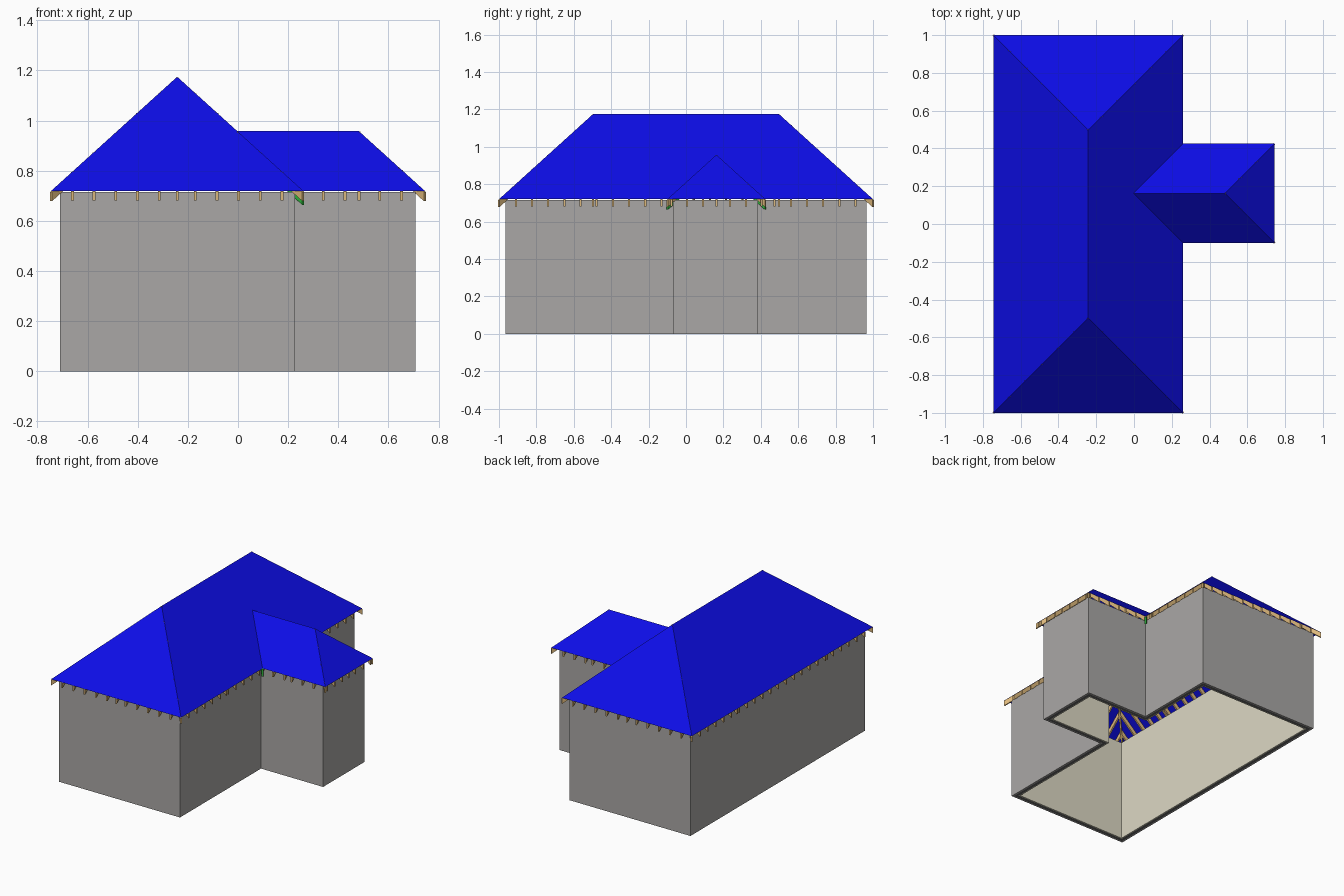
import bpy, bmesh
from mathutils import Vector

if "Cube" in bpy.data.objects:
    bpy.data.objects.remove(bpy.data.objects["Cube"])

def mat(name, c):
    m = bpy.data.materials.new(name)
    m.diffuse_color = (*c, 1)
    m.use_nodes = True
    m.node_tree.nodes["Principled BSDF"].inputs["Base Color"].default_value = m.diffuse_color
    return m

GREY = mat("wall grey", (0.40, 0.39, 0.38))
DARK = mat("wall core dark grey", (0.12, 0.12, 0.12))
BEIGE = mat("inner wall beige", (0.72, 0.69, 0.55))
BLUE = mat("roof blue", (0.004, 0.004, 0.80))
TAN = mat("timber tan", (0.72, 0.48, 0.20))
GREEN = mat("valley green", (0.03, 0.50, 0.05))

def make(name, bm, m):
    me = bpy.data.meshes.new(name)
    bmesh.ops.recalc_face_normals(bm, faces=bm.faces)
    bm.to_mesh(me)
    bm.free()
    me.materials.append(m)
    ob = bpy.data.objects.new(name, me)
    bpy.context.collection.objects.link(ob)

# ---- walls: T-shaped ring of three layers ----
WALL_TOP = 0.715
PLAN = [(-.71, -.965), (.227, -.965), (.227, -.07), (.707, -.07),
        (.707, .385), (.227, .385), (.227, .965), (-.71, .965)]

def inset(d):
    pts, n = [], len(PLAN)
    for i in range(n):
        a, b, c = (Vector(PLAN[j % n]) for j in (i - 1, i, i + 1))
        u, v = (b - a).normalized(), (c - b).normalized()
        pts.append(b + d * (Vector((-u.y, u.x)) + Vector((-v.y, v.x))))
    return pts

def wall_layer(name, d0, d1, m):
    bm = bmesh.new()
    rings = [[bm.verts.new((p.x, p.y, z)) for p in inset(d)]
             for d, z in ((d0, 0), (d0, WALL_TOP), (d1, WALL_TOP), (d1, 0))]
    n = len(PLAN)
    for k in range(4):
        r, s = rings[k], rings[(k + 1) % 4]
        for i in range(n):
            bm.faces.new((r[i], r[(i + 1) % n], s[(i + 1) % n], s[i]))
    make(name, bm, m)

wall_layer("outer_wall", 0, .012, GREY)
wall_layer("wall_core", .012, .032, DARK)
wall_layer("inner_wall", .032, .04, BEIGE)

# ---- roof geometry ----
EAVE, K = .72, .905                       # eave height, slope
X0, X1, Y1 = -.745, .26, 1.0              # main roof
CX, H = (X0 + X1) / 2, (X1 - X0) / 2
WX, WY0, WY1 = .745, -.10, .425           # side wing
WC, WH = (WY0 + WY1) / 2, (WY1 - WY0) / 2
RY, RZ = Y1 - H, EAVE + K * H
VX, WRX, WZ = X1 - WH, WX - WH, EAVE + K * WH

def skin(name, faces):
    bm = bmesh.new()
    for f in faces:
        bm.faces.new([bm.verts.new(p) for p in f])
    me = bpy.data.meshes.new(name)
    bm.normal_update()
    for f in bm.faces:
        if f.normal.z < 0:
            f.normal_flip()
    bm.to_mesh(me)
    bm.free()
    me.materials.append(BLUE)
    bpy.context.collection.objects.link(bpy.data.objects.new(name, me))

S, N = (CX, -RY, RZ), (CX, RY, RZ)
V, W = (VX, WC, WZ), (WRX, WC, WZ)
skin("main_roof", [
    [(X0, Y1, EAVE), (X0, -Y1, EAVE), S, N],
    [(X1, -Y1, EAVE), (X1, WY0, EAVE), V, (X1, WY1, EAVE), (X1, Y1, EAVE), N, S],
    [(X0, -Y1, EAVE), (X1, -Y1, EAVE), S],
    [(X1, Y1, EAVE), (X0, Y1, EAVE), N]])
skin("wing_roof", [
    [(X1, WY0, EAVE), (WX, WY0, EAVE), W, V],
    [(WX, WY1, EAVE), (X1, WY1, EAVE), V, W],
    [(WX, WY0, EAVE), (WX, WY1, EAVE), W]])

# ---- timbers: sloping bars with plumb-cut ends ----
def beam(bm, a, b, w=.011, depth=.036, drop=.002):
    a, b = Vector(a), Vector(b)
    run = b - a
    run.z = 0
    if run.length < .012:
        return
    side = Vector((-run.y, run.x, 0)).normalized() * w / 2
    q = [[bm.verts.new(p + s * side - Vector((0, 0, t)))
          for s, t in ((-1, drop), (1, drop), (1, drop + depth), (-1, drop + depth))]
         for p in (a, b)]
    bm.faces.new(q[0])
    bm.faces.new(q[1][::-1])
    for i in range(4):
        j = (i + 1) % 4
        bm.faces.new((q[0][i], q[1][i], q[1][j], q[0][j]))

STEP = .0865

# main side rafters; those over the wing start at the valley
bm = bmesh.new()
ys = [-RY, RY] + [-.91 + STEP * i for i in range(22)]
for y in ys:
    run = min(H, Y1 - abs(y))
    beam(bm, (X0, y, EAVE), (X0 + run, y, EAVE + K * run))
    cut = max(0, WH - abs(y - WC))
    beam(bm, (X1 - cut, y, EAVE + K * cut), (X1 - run, y, EAVE + K * run))
# hip end rafters
for off in [0] + [s * (.072 + STEP * i) for i in range(5) for s in (-1, 1)]:
    run = H - abs(off)
    for s in (-1, 1):
        beam(bm, (CX + off, s * Y1, EAVE), (CX + off, s * (Y1 - run), EAVE + K * run))
# hips and ridge
for s in (-1, 1):
    for x in (X0, X1):
        beam(bm, (x, s * Y1, EAVE), (CX, s * RY, RZ), drop=.005)
beam(bm, S, N, depth=.045, drop=.008)
make("main_rafters", bm, TAN)

# wing rafters
bm = bmesh.new()
for x in (.08, .167, .253, .34, .427, WRX, .565, .652):
    lo, hi = max(0, X1 - x), min(WH, WX - x)
    for s in (-1, 1):
        beam(bm, (x, WC + s * (WH - lo), EAVE + K * lo),
             (x, WC + s * (WH - hi), EAVE + K * hi))
for off in (0, -.072, .072, -.158, .158, -.24, .24):
    run = WH - abs(off)
    beam(bm, (WX, WC + off, EAVE), (WX - run, WC + off, EAVE + K * run))
for y in (WY0, WY1):
    beam(bm, (WX, y, EAVE), W, drop=.005)
beam(bm, V, W, depth=.045, drop=.008)
make("wing_rafters", bm, TAN)

# green valley beams, one carried up to the main ridge
bm = bmesh.new()
beam(bm, (X1, WY0, EAVE), (CX, WY0 + H, RZ), depth=.05, drop=.006)
beam(bm, (X1, WY1, EAVE), V, depth=.05, drop=.006)
make("valley_beams", bm, GREEN)
